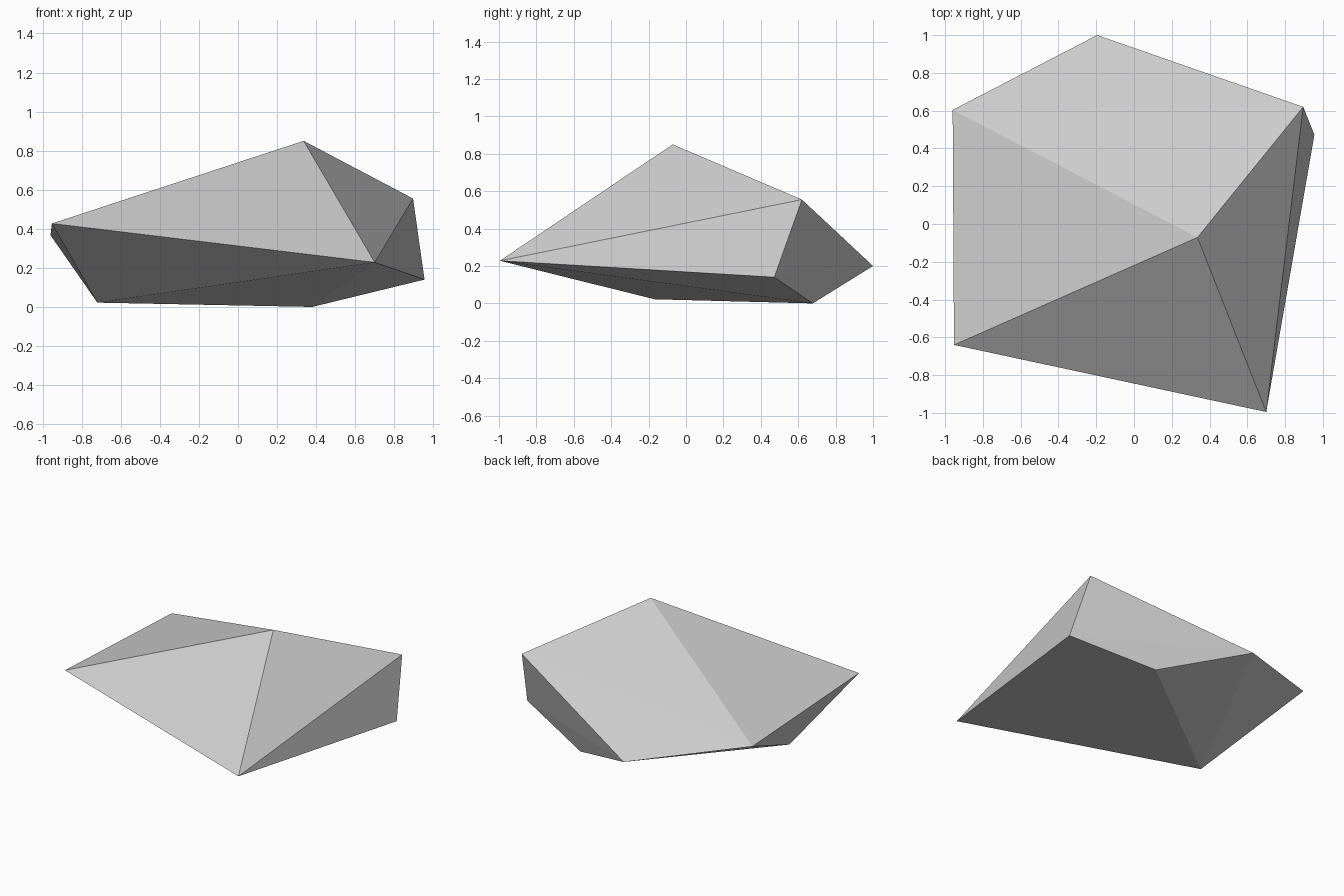
import bpy
import bmesh

cube = bpy.data.objects.get("Cube")
if cube:
    bpy.data.objects.remove(cube, do_unlink=True)

# Stone colour
stone = bpy.data.materials.new("stone grey")
stone.use_nodes = True
colour = (0.6, 0.6, 0.6, 1.0)
stone.diffuse_color = colour
stone.node_tree.nodes["Principled BSDF"].inputs["Base Color"].default_value = colour

# Corners of the faceted rock
peak = [(0.336, -0.071, 0.85)]
rim = [
    (0.70, -0.995, 0.228),   # front
    (-0.953, -0.64, 0.427),  # front right
    (-0.96, 0.604, 0.367),   # back right
    (-0.195, 1.0, 0.20),     # back
    (0.896, 0.62, 0.555),    # back left, upper
    (0.955, 0.472, 0.14),    # back left, lower
]
base = [(-0.72, -0.168, 0.022), (0.38, 0.678, 0.0)]

# Rock: a convex shell stretched around the corners
bm = bmesh.new()
for corner in peak + rim + base:
    bm.verts.new(corner)
bmesh.ops.convex_hull(bm, input=bm.verts)
bmesh.ops.recalc_face_normals(bm, faces=bm.faces)
mesh = bpy.data.meshes.new("rock")
bm.to_mesh(mesh)
bm.free()
mesh.materials.append(stone)
rock = bpy.data.objects.new("rock", mesh)
bpy.context.collection.objects.link(rock)
